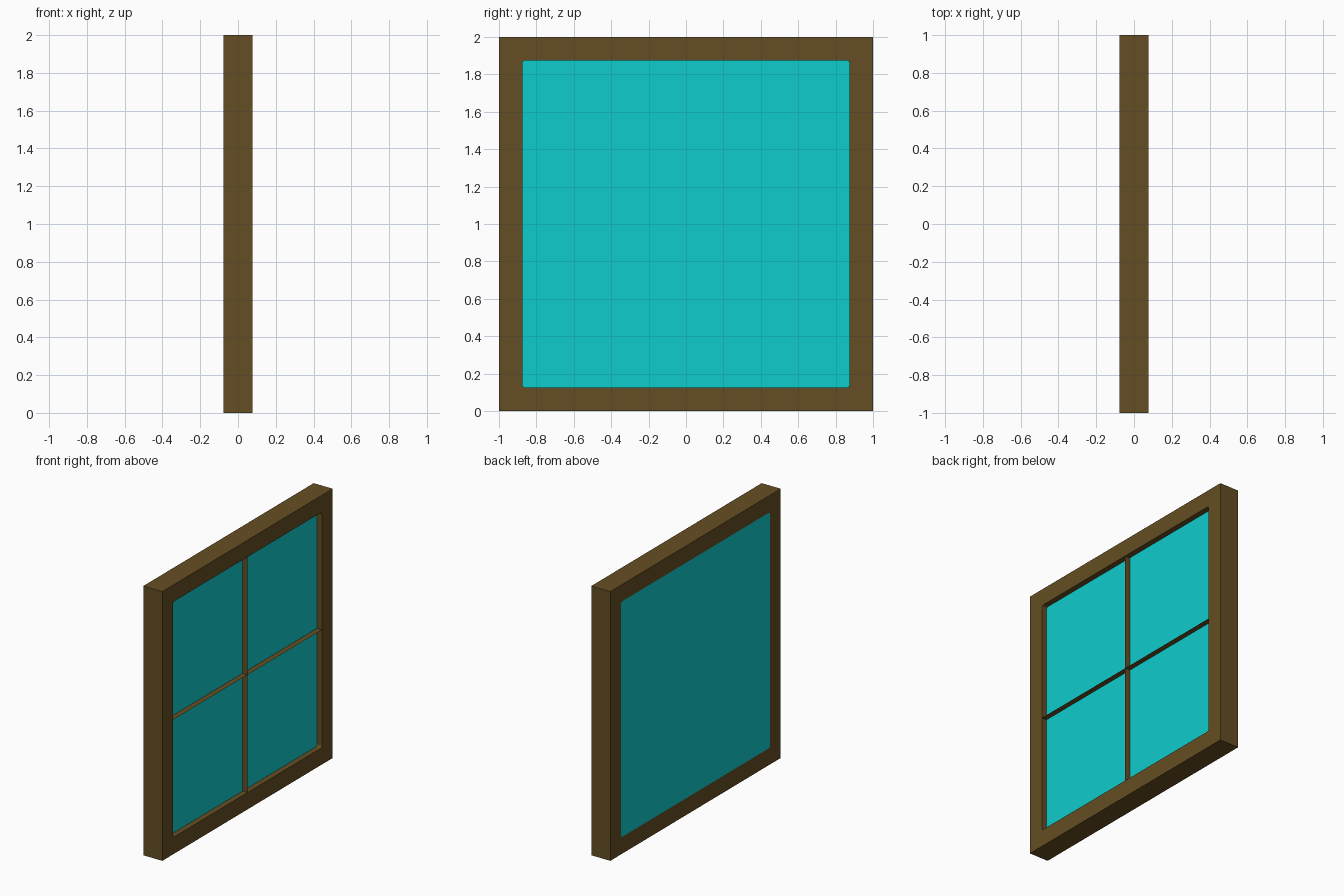
import bpy, math

if "Cube" in bpy.data.objects:
    bpy.data.objects.remove(bpy.data.objects["Cube"])

HALF_DEPTH = 0.078      # half thickness of the frame (x)
OPENING = 0.875         # half size of the opening
GLASS_X = 0.037         # front surface of the glass
CORNER = 0.018          # corner radius of the opening


def material(name, rgb):
    m = bpy.data.materials.new(name)
    m.diffuse_color = (*rgb, 1)
    m.use_nodes = True
    m.node_tree.nodes["Principled BSDF"].inputs["Base Color"].default_value = m.diffuse_color
    return m


wood = material("brown wood", (0.130, 0.076, 0.017))
cyan = material("cyan glass", (0.005, 0.603, 0.617))


def rectangle(half, radius=0, steps=3):
    """Square outline, with optional rounded corners."""
    if not radius:
        return [(half, half), (-half, half), (-half, -half), (half, -half)]
    pts = []
    for q in range(4):
        mid = math.radians(45 + 90 * q)
        cx = math.copysign(half - radius, math.cos(mid))
        cy = math.copysign(half - radius, math.sin(mid))
        for i in range(steps + 1):
            a = math.pi / 2 * (q + i / steps)
            pts.append((cx + radius * math.cos(a), cy + radius * math.sin(a)))
    return pts


def slab(name, outlines, x0, x1, mat):
    """Filled outlines in the yz plane, extruded from x0 to x1."""
    curve = bpy.data.curves.new(name, 'CURVE')
    curve.dimensions = '2D'
    curve.fill_mode = 'BOTH'
    curve.extrude = (x1 - x0) / 2
    for pts in outlines:
        s = curve.splines.new('POLY')
        s.points.add(len(pts) - 1)
        for p, (u, v) in zip(s.points, pts):
            p.co = (u, v, 0, 1)
        s.use_cyclic_u = True
    ob = bpy.data.objects.new(name, curve)
    bpy.context.collection.objects.link(ob)
    ob.rotation_euler = (math.pi / 2, 0, math.pi / 2)
    ob.location = ((x0 + x1) / 2, 0, 1)
    bpy.ops.object.select_all(action='DESELECT')
    ob.select_set(True)
    bpy.context.view_layer.objects.active = ob
    bpy.ops.object.convert(target='MESH')
    ob = bpy.context.view_layer.objects.active
    ob.data.materials.clear()
    ob.data.materials.append(mat)
    ob.data.polygons.foreach_set("use_smooth", [False] * len(ob.data.polygons))
    return ob


# Frame ring and the glass, flush with the back and recessed at the front
opening = rectangle(OPENING, CORNER)
slab("window_frame", [rectangle(1), opening], -HALF_DEPTH, HALF_DEPTH, wood)
slab("glass_pane", [opening], -HALF_DEPTH, GLASS_X, cyan)


# Paper-thin glazing bars, standing edge-on in front of the glass
def bar(name, ends):
    verts = [(x, y, z) for x, (y, z) in ((GLASS_X, ends[0]), (HALF_DEPTH, ends[0]),
                                         (HALF_DEPTH, ends[1]), (GLASS_X, ends[1]))]
    mesh = bpy.data.meshes.new(name)
    mesh.from_pydata(verts, [], [(0, 1, 2, 3)])
    mesh.materials.append(wood)
    bpy.context.collection.objects.link(bpy.data.objects.new(name, mesh))


bar("vertical_glazing_bar", ((0, 1 - OPENING), (0, 1 + OPENING)))
bar("horizontal_glazing_bar", ((-OPENING, 1), (OPENING, 1)))
